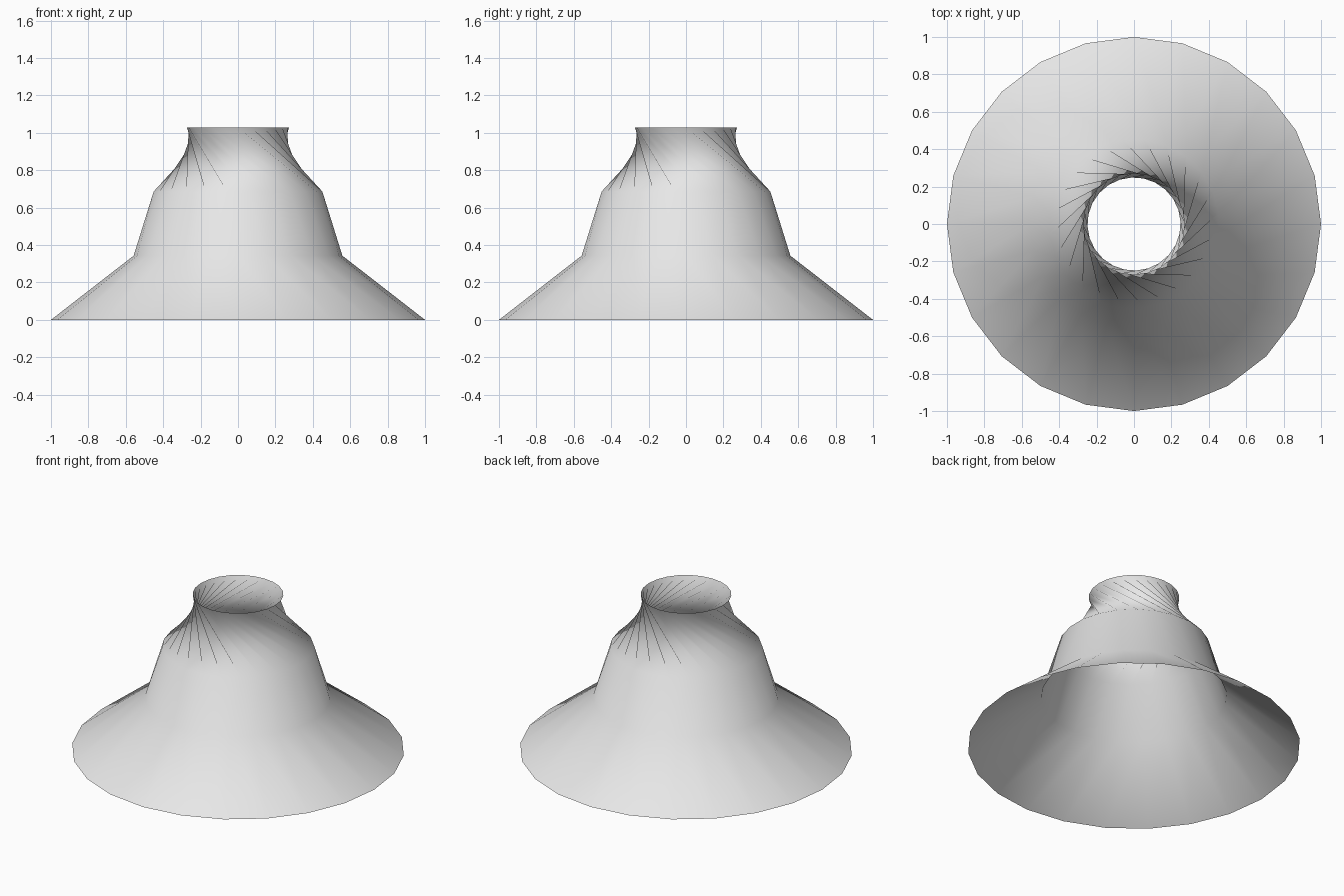
import bpy
import bmesh
from math import cos, sin, tau

cube = bpy.data.objects.get("Cube")
if cube:
    bpy.data.objects.remove(cube, do_unlink=True)

SIDES = 24
# radius, height, turn in steps, and step shift to the ring below
RINGS = [
    (1.0, 0.0, 0.0, 0),
    (0.558, 0.343, 0.0, 0),
    (0.455, 0.686, 0.5, 0),
    (0.273, 1.029, 0.0, 4),
]

grey = bpy.data.materials.new("light_grey")
grey.use_nodes = True
colour = (0.8, 0.8, 0.8, 1.0)
grey.diffuse_color = colour
grey.node_tree.nodes["Principled BSDF"].inputs["Base Color"].default_value = colour


def add_ring(bm, radius, height, turn):
    angles = [tau * (i + turn) / SIDES for i in range(SIDES)]
    return [bm.verts.new((radius * cos(a), radius * sin(a), height)) for a in angles]


def bridge(bm, low, high, shift):
    """Join two rings with a twisted band of triangles."""
    for i in range(SIDES):
        a = low[(i + shift) % SIDES]
        b = low[(i + shift + 1) % SIDES]
        c, d = high[i], high[(i + 1) % SIDES]
        bm.faces.new((a, b, c))
        bm.faces.new((c, b, d))


# Open flared shell with a twisted neck
bm = bmesh.new()
below = None
for radius, height, turn, shift in RINGS:
    ring = add_ring(bm, radius, height, turn)
    if below:
        bridge(bm, below, ring, shift)
    below = ring
for face in bm.faces:
    face.smooth = True

mesh = bpy.data.meshes.new("flared_shell")
bm.to_mesh(mesh)
bm.free()
mesh.materials.append(grey)
shell = bpy.data.objects.new("flared_shell", mesh)
bpy.context.collection.objects.link(shell)
